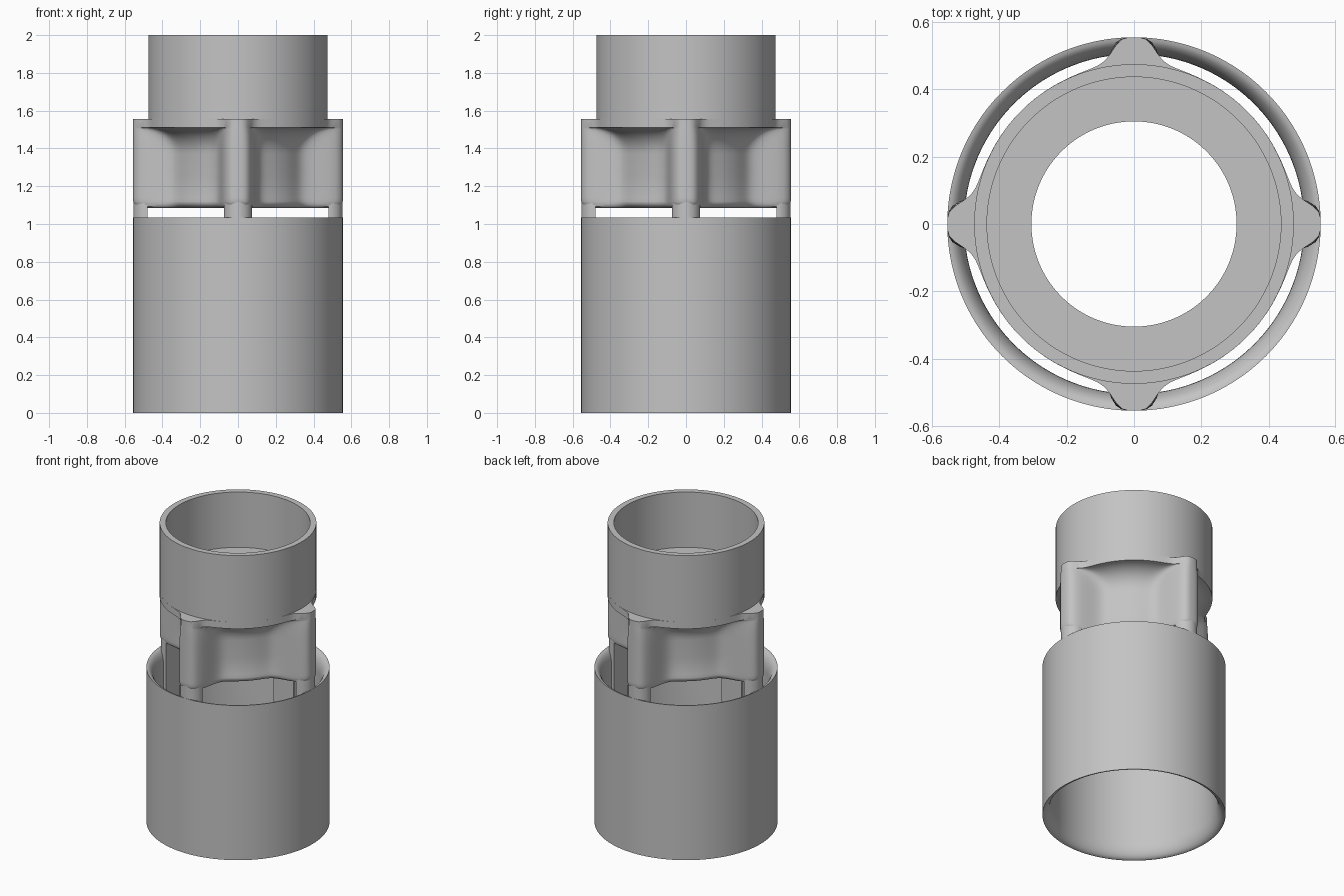
import bpy, bmesh, math

cube = bpy.data.objects.get("Cube")
if cube:
    bpy.data.objects.remove(cube, do_unlink=True)

GREY = (0.55, 0.55, 0.55, 1)
grey = bpy.data.materials.new("plain grey")
grey.use_nodes = True
grey.diffuse_color = GREY
grey.node_tree.nodes["Principled BSDF"].inputs["Base Color"].default_value = GREY

SEGMENTS = 192
RIM = 0.555        # outer radius shared by the lower tube and the ribs
COLLAR = 0.475     # outer radius of the upper tube
WAIST = 0.335      # outer radius of the scalloped neck
BORE = 0.305


def finish(name, bm):
    bmesh.ops.recalc_face_normals(bm, faces=bm.faces)
    mesh = bpy.data.meshes.new(name)
    bm.to_mesh(mesh)
    bm.free()
    obj = bpy.data.objects.new(name, mesh)
    bpy.context.collection.objects.link(obj)
    mesh.materials.append(grey)
    bpy.ops.object.select_all(action='DESELECT')
    obj.select_set(True)
    bpy.context.view_layer.objects.active = obj
    bpy.ops.object.shade_smooth_by_angle(angle=math.radians(38))
    return obj


def ring_loft(name, rows):
    """Close a loop of rings; each row is (radius function of angle, z)."""
    bm = bmesh.new()
    rings = []
    for radius, z in rows:
        ring = []
        for i in range(SEGMENTS):
            a = math.tau * i / SEGMENTS
            r = radius(a)
            ring.append(bm.verts.new((r * math.cos(a), r * math.sin(a), z)))
        rings.append(ring)
    for k, ring in enumerate(rings):
        after = rings[(k + 1) % len(rings)]
        for i in range(SEGMENTS):
            j = (i + 1) % SEGMENTS
            bm.faces.new((ring[i], ring[j], after[j], after[i]))
    return finish(name, bm)


def circle(r):
    return lambda a: r


def ribbed(base, tip=RIM):
    """Circle with four filleted ribs, one on each axis."""
    t = (base - WAIST) / (COLLAR - WAIST)
    width = math.radians(11.5 - 4 * min(max(t, 0), 1))

    def radius(a):
        quarter = math.pi / 2
        off = abs((a + quarter / 2) % quarter - quarter / 2)
        return base + (tip - base) / (1 + (off / width) ** 4)
    return radius


# Lower tube with bell-mouthed inner edges
STEPS = 8
TOP, FLARE, WALL = 1.035, 0.1, 0.05
bell = [(RIM - WALL * math.sin(t), FLARE * (1 - math.cos(t)))
        for t in (math.pi / 2 * k / STEPS for k in range(STEPS + 1))]
profile = bell + [(r, TOP - z) for r, z in reversed(bell)]
ring_loft("lower_tube", [(circle(r), z) for r, z in profile])

# Scalloped neck, shoulder, upper tube and inner ledge
rows = [(ribbed(0.31, 0.5), 1.085), (ribbed(0.328, 0.535), 1.092),
        (ribbed(0.34, 0.55), 1.105), (ribbed(0.342), 1.12),
        (ribbed(WAIST), 1.14), (ribbed(WAIST), 1.25), (ribbed(WAIST), 1.37)]
for k in range(1, 11):
    t = math.pi / 2 * k / 10
    rows.append((ribbed(COLLAR - (COLLAR - WAIST) * math.cos(t)),
                 1.37 + 0.14 * math.sin(t)))
rows.append((ribbed(COLLAR), 1.555))
rows += [(circle(r), z) for r, z in (
    (COLLAR, 1.555), (COLLAR, 2), (0.437, 2), (0.437, 1.63),
    (BORE, 1.63), (BORE, 1.085))]
ring_loft("neck_and_upper_tube", rows)

# Rounded posts joining the ribs to the lower tube
names = ("left_post", "back_post", "right_post", "front_post")
for n, name in enumerate(names):
    bm = bmesh.new()
    verts = []
    for k in range(17):
        t = math.pi * (k / 16 - 0.5)
        x, y = 0.48 + 0.074 * math.cos(t), 0.075 * math.sin(t)
        a = n * math.pi / 2
        verts.append(bm.verts.new((x * math.cos(a) - y * math.sin(a),
                                   x * math.sin(a) + y * math.cos(a), 0.6)))
    face = bm.faces.new(verts)
    grown = bmesh.ops.extrude_face_region(bm, geom=[face])
    bmesh.ops.translate(bm, vec=(0, 0, 0.53), verts=[
        v for v in grown["geom"] if isinstance(v, bmesh.types.BMVert)])
    if face.is_valid and len(bm.faces) < 19:
        bm.faces.new(verts)
    finish(name, bm)
